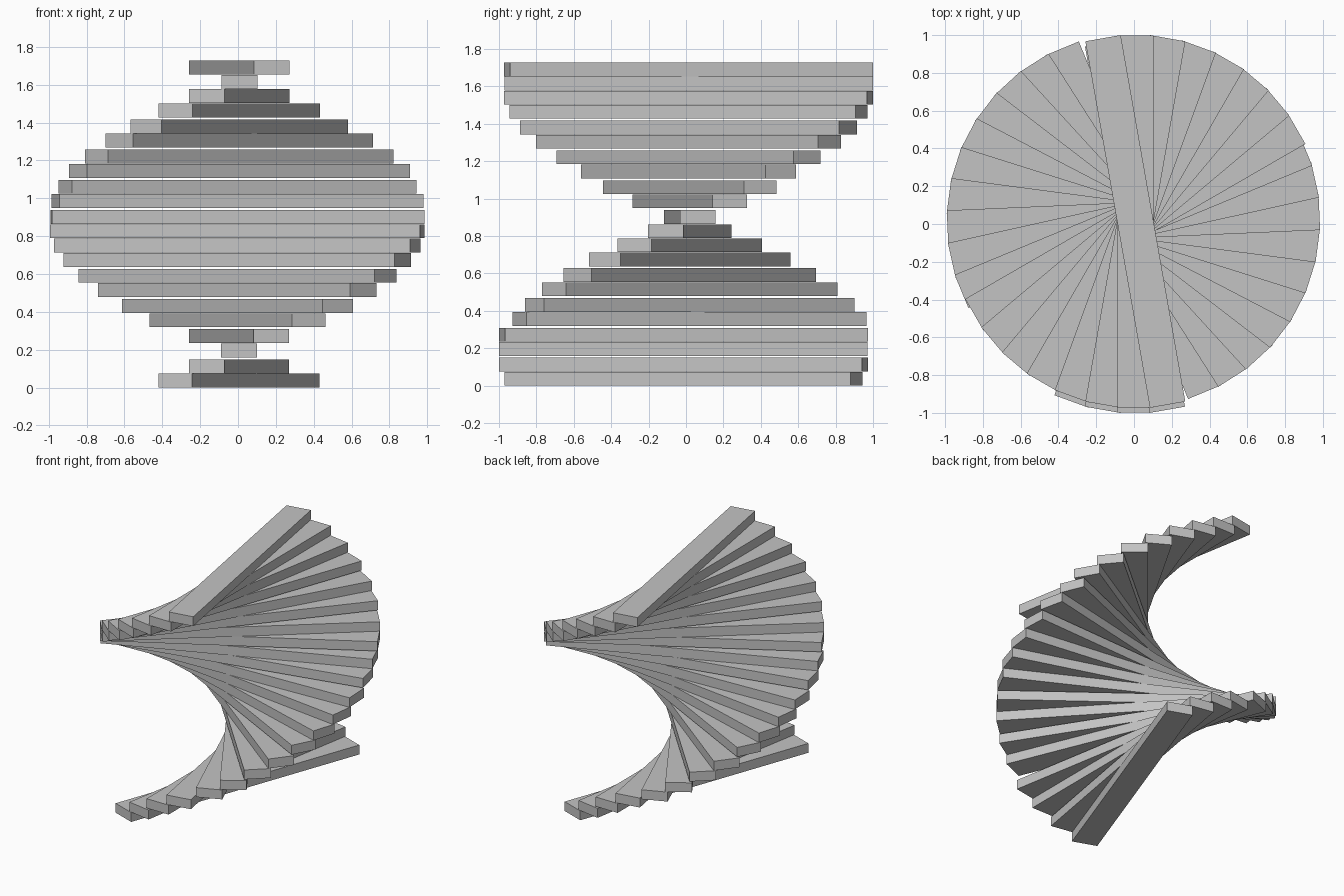
import bpy
import math

# Remove the default cube
cube = bpy.data.objects.get("Cube")
if cube:
    bpy.data.objects.remove(cube, do_unlink=True)

# Plain grey stone
grey = bpy.data.materials.new("grey")
grey.use_nodes = True
color = (0.55, 0.55, 0.55, 1.0)
grey.diffuse_color = color
grey.node_tree.nodes["Principled BSDF"].inputs["Base Color"].default_value = color

LENGTH, WIDTH, HEIGHT = 1.97, 0.19, 0.0735
COUNT = 22
STEP = 0.0755                                 # rise from one slab to the next
GAP = 0.0085                                  # extra gap between some slabs
GAP_AFTER = {1, 3, 5, 7, 11, 13, 15, 17}


def add_slab(name, center, angle):
    bpy.ops.mesh.primitive_cube_add(size=1, location=center)
    slab = bpy.context.object
    slab.name = name
    slab.scale = (LENGTH, WIDTH, HEIGHT)
    slab.rotation_euler.z = math.radians(angle)
    slab.data.materials.append(grey)


# Twisted stack in three runs, each slightly shifted and turned
z = HEIGHT / 2
for i in range(COUNT):
    angle = 70 + 10 * i
    if i < 4:
        x, y = 0.005, -0.0135
    elif i < 14:
        x, y = -0.003, 0.02
        angle += 2.5
    else:
        x, y = 0.007, 0.0135
    add_slab(f"slab_{i + 1:02d}", (x, y, z), angle)
    z += STEP + (GAP if i in GAP_AFTER else 0)
